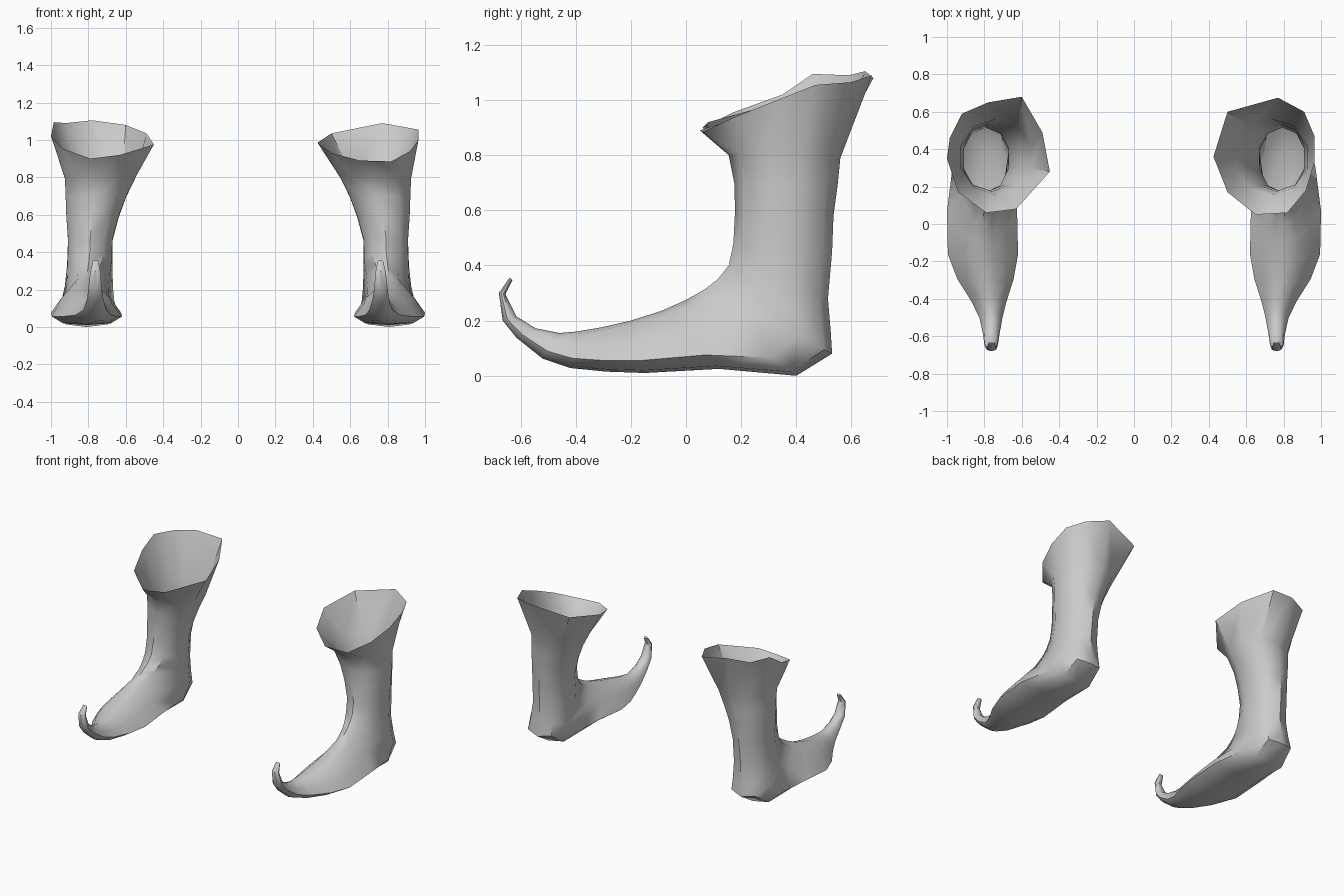
import bpy, bmesh, math

# Half cross-sections: (fraction from front/top to back/bottom, width fraction)
SHAFT = [(0, 0), (.095, .59), (.345, .95), (.655, .95), (.905, .59), (1, 0)]
FOOT = [(0, .0), (.06, .30), (.38, .70), (.76, 1.0), (.95, .68), (1, 0)]

# Rings from cuff to toe: front y,z / back y,z / inner x, outer x / foot-shape blend
RINGS = [
    (.155, .80, .56, .79, .54, .935, 0),
    (.175, .70, .55, .69, .59, .93, 0),
    (.178, .60, .535, .58, .63, .925, 0),
    (.172, .48, .53, .45, .665, .915, 0),
    (.155, .40, .515, .28, .665, .92, .1),
    (.115, .35, .525, .16, .665, .93, .4),
    (.07, .315, .53, .08, .66, .945, .7),
    (.0, .275, .40, .0, .645, .97, 1),
    (-.09, .235, .12, .025, .625, 1.0, 1),
    (-.20, .20, -.15, .01, .62, .995, 1),
    (-.31, .175, -.29, .015, .643, .945, .9),
    (-.40, .16, -.42, .028, .68, .87, .7),
    (-.46, .155, -.52, .062, .702, .828, .5),
    (-.545, .172, -.615, .138, .718, .808, .3),
    (-.615, .215, -.665, .20, .726, .802, .1),
    (-.655, .295, -.679, .30, .735, .79, 0),
    (-.63, .347, -.64, .356, .745, .777, 0),
]

# Uneven flared rims, outward x positive
RIM_A = [(.82, .06, .885), (.92, .18, .94), (.965, .33, 1.0), (.965, .47, 1.055),
         (.91, .60, 1.065), (.77, .675, 1.09), (.5, .6, 1.035), (.425, .36, .985),
         (.5, .17, .93), (.65, .05, .89)]
RIM_B = [(.79, .06, .9), (.94, .17, .955), (1.0, .35, 1.02), (.985, .46, 1.095),
         (.92, .59, 1.09), (.78, .65, 1.105), (.6, .68, 1.08), (.49, .49, 1.035),
         (.45, .28, .975), (.63, .08, .92)]


def ring_points(fy, fz, by, bz, x0, x1, k):
    half = [(a[0] * (1 - k) + b[0] * k, a[1] * (1 - k) + b[1] * k)
            for a, b in zip(SHAFT, FOOT)]
    path = [(t, w) for t, w in half] + [(t, -w) for t, w in half[4:0:-1]]
    cx, hw = (x0 + x1) / 2, (x1 - x0) / 2
    return [(cx + w * hw, fy + (by - fy) * t, fz + (bz - fz) * t) for t, w in path]


def boot(name, rim, side):
    bm = bmesh.new()
    loops = [rim] + [ring_points(*r) for r in RINGS]
    loops = [[bm.verts.new((side * x, y, z)) for x, y, z in lp] for lp in loops]
    n = len(rim)
    for a, b in zip(loops, loops[1:]):
        for i in range(n):
            j = (i + 1) % n
            bm.faces.new((a[i], a[j], b[j], b[i]))
    bm.faces.new(loops[-1])  # toe tip
    bmesh.ops.recalc_face_normals(bm, faces=bm.faces)
    for f in bm.faces:
        f.smooth = True
    me = bpy.data.meshes.new(name)
    bm.to_mesh(me)
    bm.free()
    me.set_sharp_from_angle(angle=math.radians(42))
    ob = bpy.data.objects.new(name, me)
    bpy.context.collection.objects.link(ob)
    return ob


# Mirrored pair, open at the cuff
boot("right_boot", RIM_A, 1)
boot("left_boot", RIM_B, -1)
